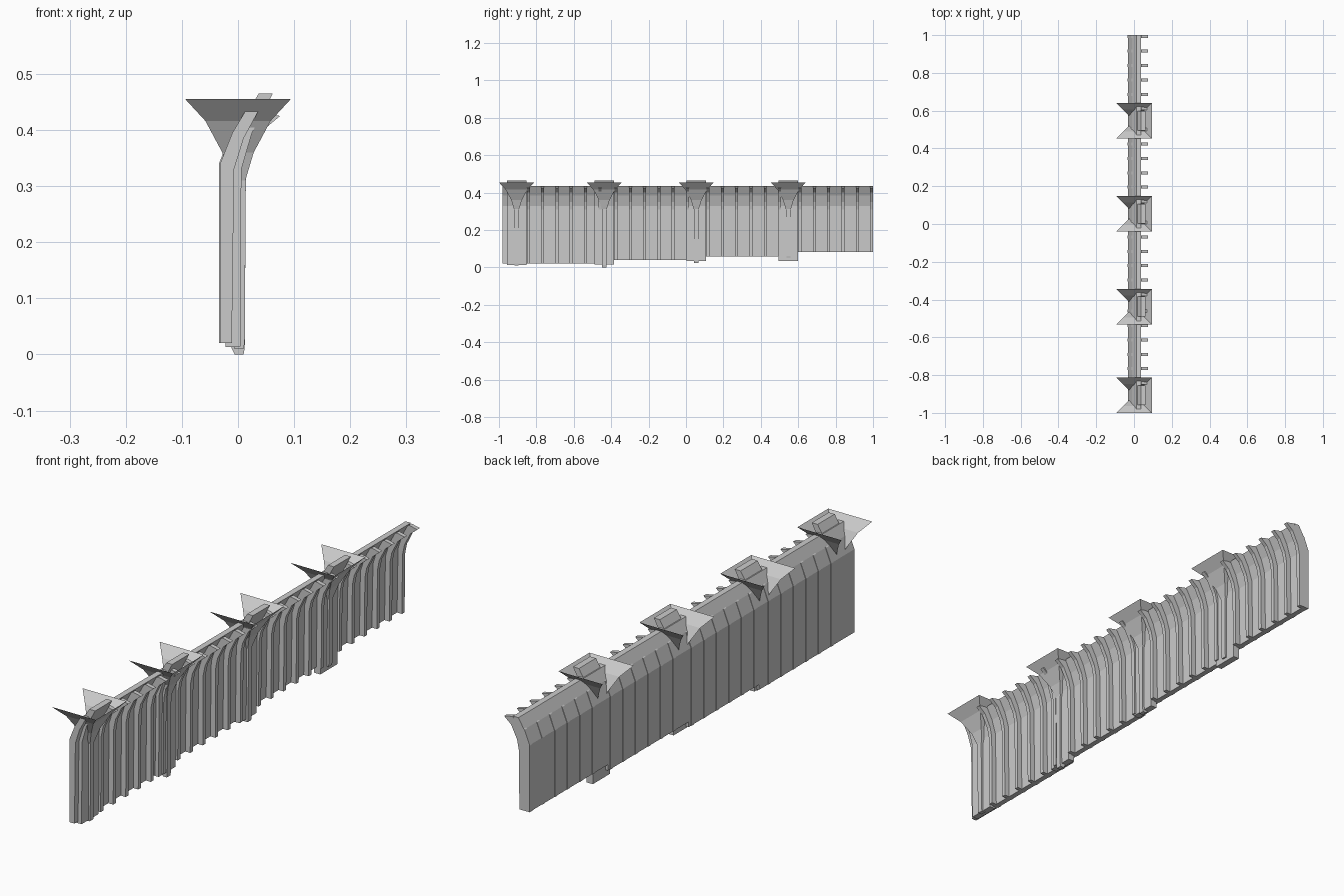
import bpy
import bmesh

cube = bpy.data.objects.get("Cube")
if cube:
    bpy.data.objects.remove(cube, do_unlink=True)

grey = bpy.data.materials.new("light_grey")
grey.use_nodes = True
grey.diffuse_color = (0.6, 0.6, 0.6, 1)
grey.node_tree.nodes["Principled BSDF"].inputs["Base Color"].default_value = (0.6, 0.6, 0.6, 1)


def finish(name, bm):
    mesh = bpy.data.meshes.new(name)
    bm.to_mesh(mesh)
    bm.free()
    mesh.materials.append(grey)
    obj = bpy.data.objects.new(name, mesh)
    bpy.context.collection.objects.link(obj)
    return obj


def extrude_profile(name, outer, inner, y0, y1):
    """Slab between two matching x,z polylines, swept from y0 to y1."""
    bm = bmesh.new()
    rings = [[[bm.verts.new((x, y, z)) for x, z in line] for line in (outer, inner)]
             for y in (y0, y1)]
    (a, b), (c, d) = rings
    for i in range(len(outer) - 1):
        bm.faces.new((a[i], a[i + 1], b[i + 1], b[i]))
        bm.faces.new((c[i], d[i], d[i + 1], c[i + 1]))
        bm.faces.new((a[i], c[i], c[i + 1], a[i + 1]))
        bm.faces.new((b[i], b[i + 1], d[i + 1], d[i]))
    for i in (0, -1):
        bm.faces.new((a[i], b[i], d[i], c[i]))
    bmesh.ops.recalc_face_normals(bm, faces=bm.faces)
    return finish(name, bm)


def wall_panel(name, y0, y1, base):
    extrude_profile(name,
                    [(-0.032, base), (-0.032, 0.34), (-0.01, 0.395), (0.014, 0.435)],
                    [(-0.011, base), (-0.007, 0.33), (0.01, 0.385), (0.037, 0.435)],
                    y0, y1)


def rib(name, y, base):
    extrude_profile(name,
                    [(-0.034, base), (-0.034, 0.31), (-0.034, 0.34), (-0.012, 0.395), (0.04, 0.433)],
                    [(0.01, base), (0.012, 0.31), (0.02, 0.35), (0.045, 0.4), (0.075, 0.425)],
                    y - 0.008, y + 0.008)


def pillar(name, y, base):
    extrude_profile(name,
                    [(-0.022, base), (-0.022, 0.34), (0.0, 0.405), (0.037, 0.465)],
                    [(0.004, base), (0.006, 0.33), (0.025, 0.395), (0.062, 0.465)],
                    y - 0.052, y + 0.052)


def post(name, y, base):
    extrude_profile(name,
                    [(-0.006, base), (-0.012, base + 0.012), (-0.012, 0.32)],
                    [(0.01, base), (0.012, base + 0.012), (0.014, 0.32)],
                    y - 0.011, y + 0.011)


def flared_hood(name, y):
    """Three-sided flared sheet, open towards -x."""
    bm = bmesh.new()
    rings = []
    for r, z in ((0.013, 0.31), (0.028, 0.36), (0.058, 0.416), (0.094, 0.455)):
        corners = ((-r, -r), (r, -r), (r, r), (-r, r))
        rings.append([bm.verts.new((cx, y + cy, z)) for cx, cy in corners])
    for low, high in zip(rings, rings[1:]):
        for i in range(3):
            bm.faces.new((low[i], low[i + 1], high[i + 1], high[i]))
    finish(name, bm)


# Each bay: post centre, panel start and end, then panel, pillar and post bases
bays = [
    (-0.906, -0.98, -0.40, 0.02, 0.013, 0.01),
    (-0.437, -0.40, 0.03, 0.04, 0.016, 0.0),
    (0.055, 0.03, 0.52, 0.06, 0.035, 0.025),
    (0.547, 0.52, 1.0, 0.083, 0.035, 0.05),
]
for n, (centre, start, end, panel_base, pillar_base, post_base) in enumerate(bays, 1):
    wall_panel(f"wall_panel_{n}", start, end, panel_base)
    pillar(f"pillar_{n}", centre, pillar_base)
    post(f"post_{n}", centre, post_base)
    flared_hood(f"flared_hood_{n}", centre)
    for k in range(6):
        rib(f"rib_{n}_{k + 1}", centre + 0.0635 + 0.0763 * k, panel_base)
